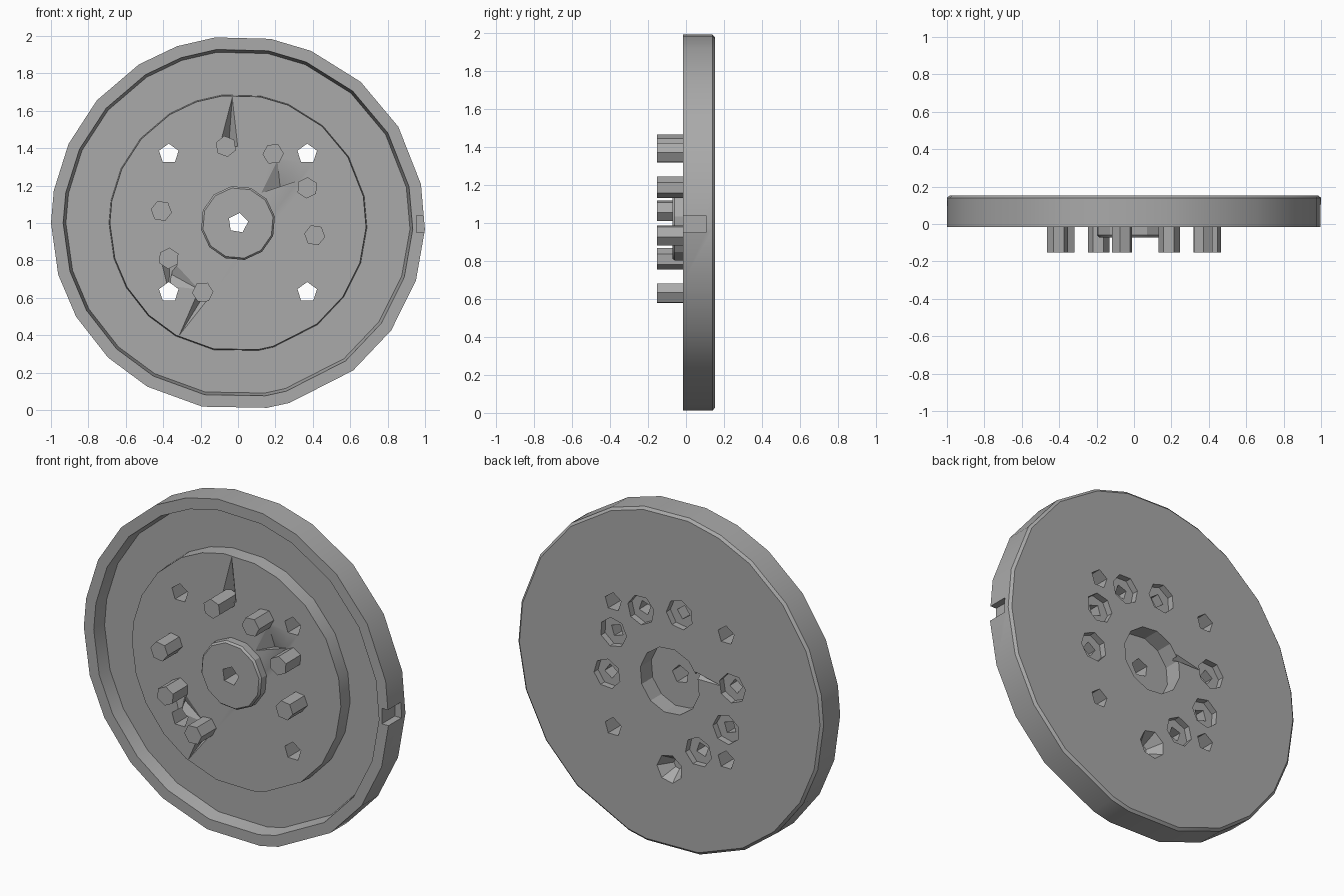
import bpy, bmesh, math
from mathutils import Vector

cube = bpy.data.objects.get("Cube")
if cube:
    bpy.data.objects.remove(cube, do_unlink=True)

FRONT, BACK, TIP, FLOOR = -0.015, 0.153, -0.153, 0.065

grey = bpy.data.materials.new("plain_grey")
grey.use_nodes = True
colour = (0.4, 0.4, 0.4, 1)
grey.diffuse_color = colour
grey.node_tree.nodes["Principled BSDF"].inputs["Base Color"].default_value = colour


def finish(name, bm):
    bmesh.ops.recalc_face_normals(bm, faces=bm.faces)
    mesh = bpy.data.meshes.new(name)
    bm.to_mesh(mesh)
    bm.free()
    mesh.materials.append(grey)
    obj = bpy.data.objects.new(name, mesh)
    bpy.context.collection.objects.link(obj)
    return obj


def lathe(name, profile, angles, cx=0, cz=1):
    """Capped solid around the y axis; profile is (y, radius) pairs."""
    bm = bmesh.new()
    rings = [[bm.verts.new((cx + r * math.cos(math.radians(a)), y,
                            cz + r * math.sin(math.radians(a)))) for a in angles]
             for y, r in profile]
    n = len(angles)
    for a, b in zip(rings, rings[1:]):
        for i in range(n):
            j = (i + 1) % n
            bm.faces.new((a[i], a[j], b[j], b[i]))
    bm.faces.new(rings[0])
    bm.faces.new(rings[-1])
    return finish(name, bm)


def regular(n, start=0):
    return [start + 360 * i / n for i in range(n)]


def prism(name, x, z, r, y0, y1, sides, start=90):
    return lathe(name, [(y0, r), (y1, r)], regular(sides, start), x, z)


def valley(a, b, c, y, depth):
    """Cutter for a V-shaped dent running from point a to the middle of b-c."""
    bm = bmesh.new()
    lift = -0.002 if depth > 0 else 0.002
    pts = [(p[0], y + lift, p[1]) for p in (a, b, c)]
    mid = ((b[0] + c[0]) / 2, y + depth, (b[1] + c[1]) / 2)
    for p in pts + [mid]:
        bm.verts.new(p)
    bmesh.ops.convex_hull(bm, input=bm.verts)
    return finish("dent_cutter", bm)


def cut(target, cutters):
    bpy.context.view_layer.objects.active = target
    for c in cutters:
        m = target.modifiers.new("cut", 'BOOLEAN')
        m.operation, m.solver, m.object = 'DIFFERENCE', 'EXACT', c
        bpy.ops.object.modifier_apply(modifier=m.name)


# Plate: raised middle, ring channel, rim and chamfered back edge
outline = [12, 31, 49, 67, 80, 97, 109, 122, 139, 155, 170, 180, 196, 210,
           226, 241, 259, 279, 286, 308, 325, 342, 358]
plate = lathe("plate", [(FRONT, 0.685), (FLOOR, 0.69), (FLOOR, 0.92), (FRONT, 0.935),
                        (FRONT, 1), (0.14, 1), (BACK, 0.985)], outline)

# Hub on the front face
hub = lathe("hub", [(-0.072, 0.19), (-0.06, 0.2), (0, 0.2)], regular(12, 10))

# Mounting holes and the centre hole
through = [prism("hole_cutter", sx * 0.37, 1 + sz * 0.37, 0.055, -0.3, 0.3, 5)
           for sx in (-1, 1) for sz in (-1, 1)]
centre = prism("centre_cutter", 0, 1, 0.055, -0.3, 0.3, 5, 80)
recess = prism("recess_cutter", 0, 1, 0.195, 0.05, 0.3, 12, 10)
pocket = lathe("pocket_cutter", [(0.07, 0.03), (0.16, 0.088)], regular(7), 0, 0.48)

# Seven hollow pegs on a ring, each with a counterbore in the back
pegs, bores, steps = [], [], []
for i, a in enumerate((99, 63, 27, -9, 171, 207, 243)):
    x = 0.415 * math.cos(math.radians(a))
    z = 1 + 0.415 * math.sin(math.radians(a))
    peg = prism(f"peg_{i + 1}", x, z, 0.057, TIP, 0.02, 6, a)
    bore = prism("bore_cutter", x, z, 0.042, -0.06, 0.3, 4, a)
    cut(peg, [bore])
    pegs.append(peg)
    bores.append(bore)
    steps.append(prism("step_cutter", x, z, 0.087, 0.115, 0.3, 7, a))

# Edge notch
notch = prism("notch_cutter", 1.0, 0.995, 0.065, -0.2, 0.105, 4, 45)

# Dents beside some of the pegs
dents = [valley((-0.03, 1.68), (-0.1, 1.41), (0, 1.41), FRONT, 0.06),
         valley((0.21, 1.34), (0.12, 1.16), (0.33, 1.23), FRONT, 0.04),
         valley((-0.32, 0.39), (-0.22, 0.62), (-0.13, 0.63), FRONT, 0.05),
         valley((-0.37, 0.63), (-0.41, 0.79), (-0.32, 0.79), FRONT, 0.06),
         valley((-0.2, 0.64), (-0.37, 0.66), (-0.34, 0.79), FRONT, 0.03),
         valley((-0.35, 1.06), (-0.17, 1.06), (-0.17, 1.1), BACK, -0.04)]

cut(plate, through + [centre, recess, pocket, notch] + steps + bores + dents)
cut(hub, [centre])

for c in through + [centre, recess, pocket, notch] + steps + bores + dents:
    bpy.data.objects.remove(c, do_unlink=True)

# Soft shading on the round walls, crisp edges elsewhere
bpy.ops.object.select_all(action='DESELECT')
for obj in [plate, hub] + pegs:
    obj.select_set(True)
bpy.context.view_layer.objects.active = plate
bpy.ops.object.shade_smooth_by_angle(angle=math.radians(25))
